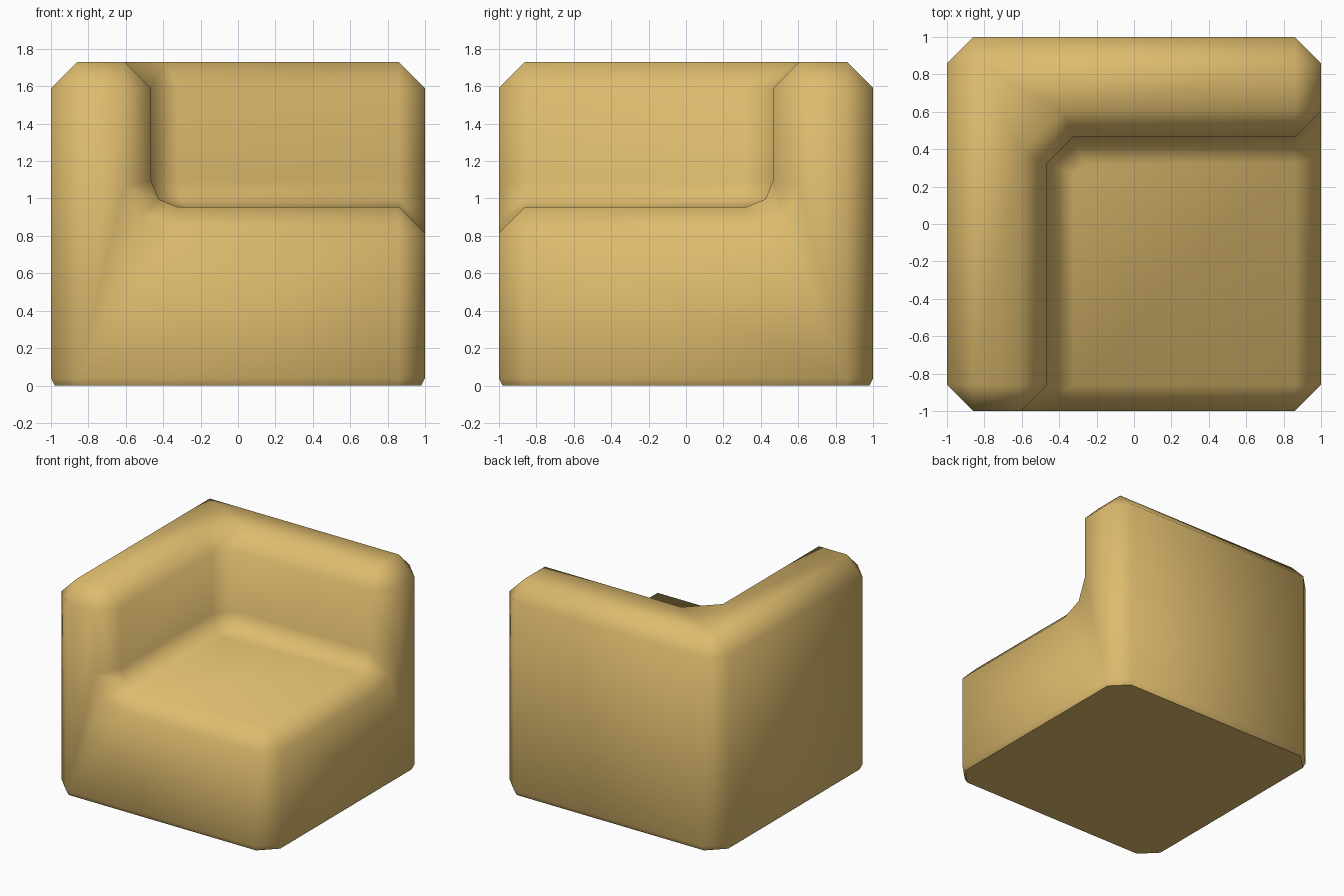
import bpy, bmesh

if "Cube" in bpy.data.objects:
    bpy.data.objects.remove(bpy.data.objects["Cube"])

BASE, SEAT, TOP = 0.04, 0.955, 1.73   # heights
IN, R = 0.465, 0.14                   # inner wall line, edge chamfer

fabric = bpy.data.materials.new("tan fabric")
fabric.diffuse_color = (0.73, 0.50, 0.156, 1)
fabric.use_nodes = True
fabric.node_tree.nodes["Principled BSDF"].inputs["Base Color"].default_value = fabric.diffuse_color

bm = bmesh.new()


def loop(points, z):
    return [bm.verts.new((x, y, z)) for x, y in points]


# Square base, and the inner wall line at seat and top height
b = loop([(-1, -1), (1, -1), (1, 1), (-1, 1)], BASE)
line = [(-IN, -1), (-IN, IN - R), (R - IN, IN), (1, IN)]
s = loop(line, SEAT)
t = loop(line, TOP)
corner = bm.verts.new((1, -1, SEAT))
o = loop([(1, 1), (-1, 1), (-1, -1)], TOP)

bottom = bm.faces.new(b[::-1])
bm.faces.new([b[0], b[1], corner, s[0], t[0], o[2]])   # front
bm.faces.new([b[1], b[2], o[0], t[3], s[3], corner])   # right
bm.faces.new([b[2], b[3], o[1], o[0]])                 # back
bm.faces.new([b[3], b[0], o[2], o[1]])                 # left
bm.faces.new([corner] + s[::-1])                       # seat
bm.faces.new(t + o)                                    # wall top
for i in range(3):                                     # inner walls
    bm.faces.new([s[i], s[i + 1], t[i + 1], t[i]])
bmesh.ops.recalc_face_normals(bm, faces=bm.faces[:])


def bevel(edges, segments):
    bmesh.ops.bevel(bm, geom=edges, offset=R, offset_type='OFFSET',
                    segments=segments, profile=0.5, affect='EDGES',
                    clamp_overlap=False)


# Rounded crease between seat and walls
bevel([bm.edges.get((s[i], s[i + 1])) for i in range(3)], 2)

# Chamfer every outward edge except those round the bottom
bm.normal_update()
bevel([e for e in bm.edges
       if e.calc_face_angle_signed(0) > 0.9
       and max(v.co.z for v in e.verts) > BASE + 0.01], 1)

# Small tapered foot round the bottom
bm.normal_update()
bottom = min(bm.faces, key=lambda f: f.calc_center_median().z)
bmesh.ops.inset_region(bm, faces=[bottom], thickness=0.02, depth=BASE,
                       use_even_offset=True)
bm.normal_update()
for f in bm.faces:
    f.smooth = f.normal.z > -0.9
for e in bm.edges:
    if any(not f.smooth for f in e.link_faces):
        e.smooth = False

mesh = bpy.data.meshes.new("corner_seat")
bm.to_mesh(mesh)
bm.free()
mesh.materials.append(fabric)
seat = bpy.data.objects.new("corner_seat", mesh)
bpy.context.collection.objects.link(seat)
